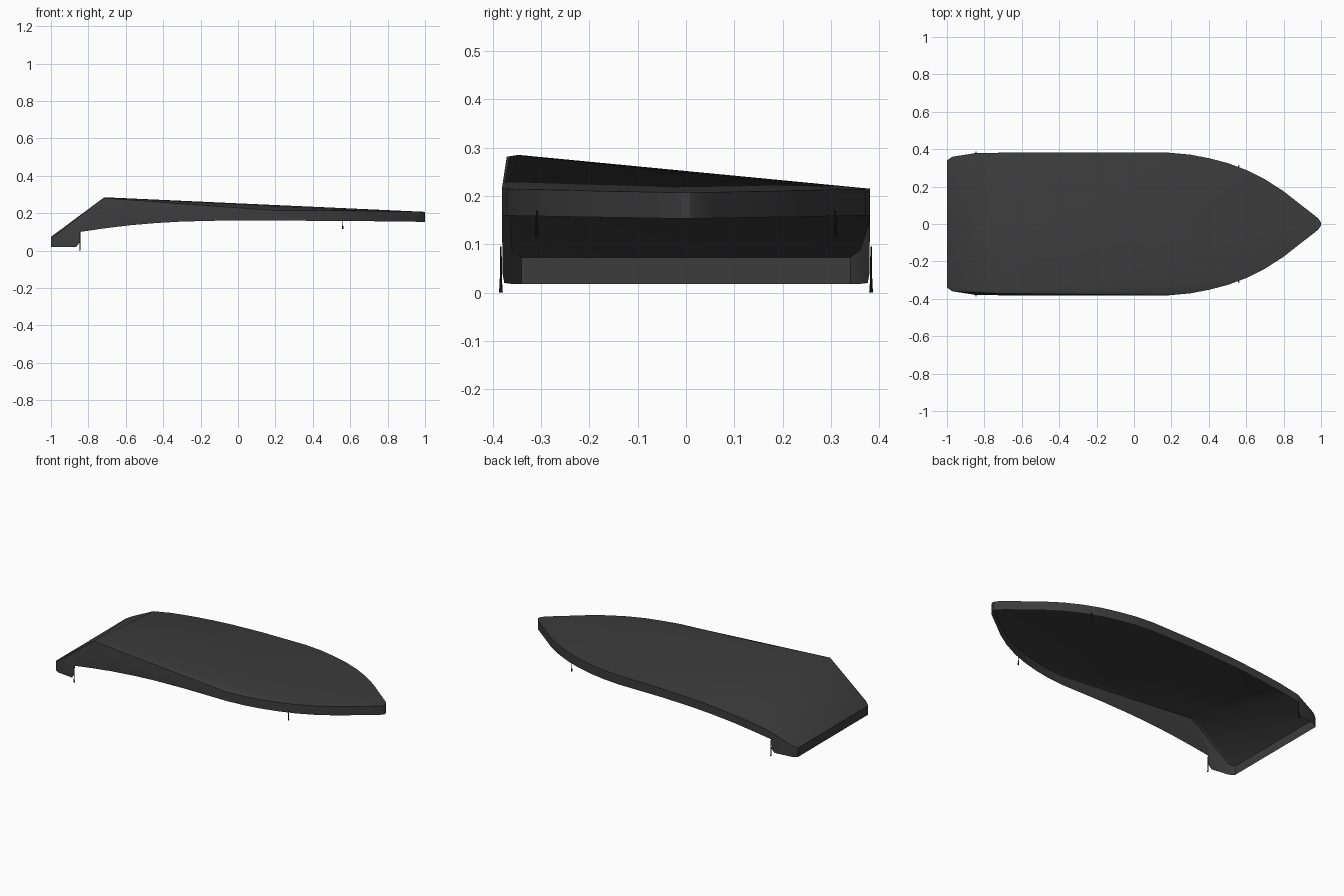
import bpy, bmesh, math
from mathutils import Vector

if "Cube" in bpy.data.objects:
    bpy.data.objects.remove(bpy.data.objects["Cube"])


def material(name, value):
    m = bpy.data.materials.new(name)
    m.diffuse_color = (value, value, value, 1)
    m.use_nodes = True
    m.node_tree.nodes["Principled BSDF"].inputs["Base Color"].default_value = m.diffuse_color
    return m


canvas = material("charcoal canvas", 0.045)
strap = material("black strap", 0.012)

# Half outline of the rim: x, half width, skirt hem height, rim height
stations = [
    (-1.0, .34, .018, .073), (-.97, .36, .018, .087), (-.865, .376, .02, .135),
    (-.847, .38, .042, .142), (-.842, .38, .100, .145), (-.72, .381, .118, .167),
    (-.58, .381, .135, .184), (-.44, .381, .147, .197), (-.3, .381, .155, .206),
    (-.1, .381, .160, .213), (.19, .381, .160, .215), (.3, .371, .160, .215),
    (.4, .352, .159, .214), (.5, .326, .159, .214), (.6, .289, .158, .213),
    (.7, .239, .157, .212), (.8, .175, .156, .210), (.88, .112, .155, .209),
    (.95, .058, .154, .208), (.985, .030, .153, .207), (1.0, .008, .153, .207),
]


def build_cover():
    bm = bmesh.new()
    # Rim loop runs up the front side to the bow and back along the other side
    loop = [(x, -y, a, b) for x, y, a, b in stations]
    loop += [(x, y, a, b) for x, y, a, b in reversed(stations)]
    hem = [bm.verts.new((x, y, a)) for x, y, a, b in loop]
    rim = [bm.verts.new((x, y, b)) for x, y, a, b in loop]
    # Small raised crown that holds the cover up
    outer = bm.verts.new((-.72, -.371, .281))
    inner = bm.verts.new((-.715, -.347, .285))
    n = len(loop)
    switch = 10
    for i in range(n):
        j = (i + 1) % n
        bm.faces.new((hem[i], hem[j], rim[j], rim[i]))
        bm.faces.new((rim[i], rim[j], outer if i < switch else inner))
    bm.faces.new((rim[switch], inner, outer))
    bm.faces.new((rim[0], outer, inner))
    bmesh.ops.recalc_face_normals(bm, faces=bm.faces)
    if sum(f.normal.z for f in bm.faces) < 0:
        bmesh.ops.reverse_faces(bm, faces=bm.faces)
    mesh = bpy.data.meshes.new("boat_cover")
    bm.to_mesh(mesh)
    bm.free()
    mesh.materials.append(canvas)
    ob = bpy.data.objects.new("boat_cover", mesh)
    bpy.context.collection.objects.link(ob)
    bpy.context.view_layer.objects.active = ob
    ob.select_set(True)
    bpy.ops.object.shade_smooth_by_angle(angle=math.radians(30))
    ob.select_set(False)


def build_tie(name, x, y, bottom, top):
    # Thin strap ending in a small hook weight
    bm = bmesh.new()
    for radius, low, high in ((.0025, bottom + .02, top), (.004, bottom, bottom + .022)):
        made = bmesh.ops.create_cone(bm, cap_ends=True, segments=8, radius1=radius,
                                     radius2=radius * .6, depth=high - low)
        bmesh.ops.translate(bm, verts=made["verts"],
                            vec=Vector((x, y, (low + high) / 2)))
    mesh = bpy.data.meshes.new(name)
    bm.to_mesh(mesh)
    bm.free()
    mesh.materials.append(strap)
    bpy.context.collection.objects.link(bpy.data.objects.new(name, mesh))


build_cover()
for side, label in ((-1, "front"), (1, "back")):
    build_tie("stern_tie_" + label, -.845, side * .383, 0, .095)
    build_tie("bow_tie_" + label, .56, side * .309, .115, .17)
